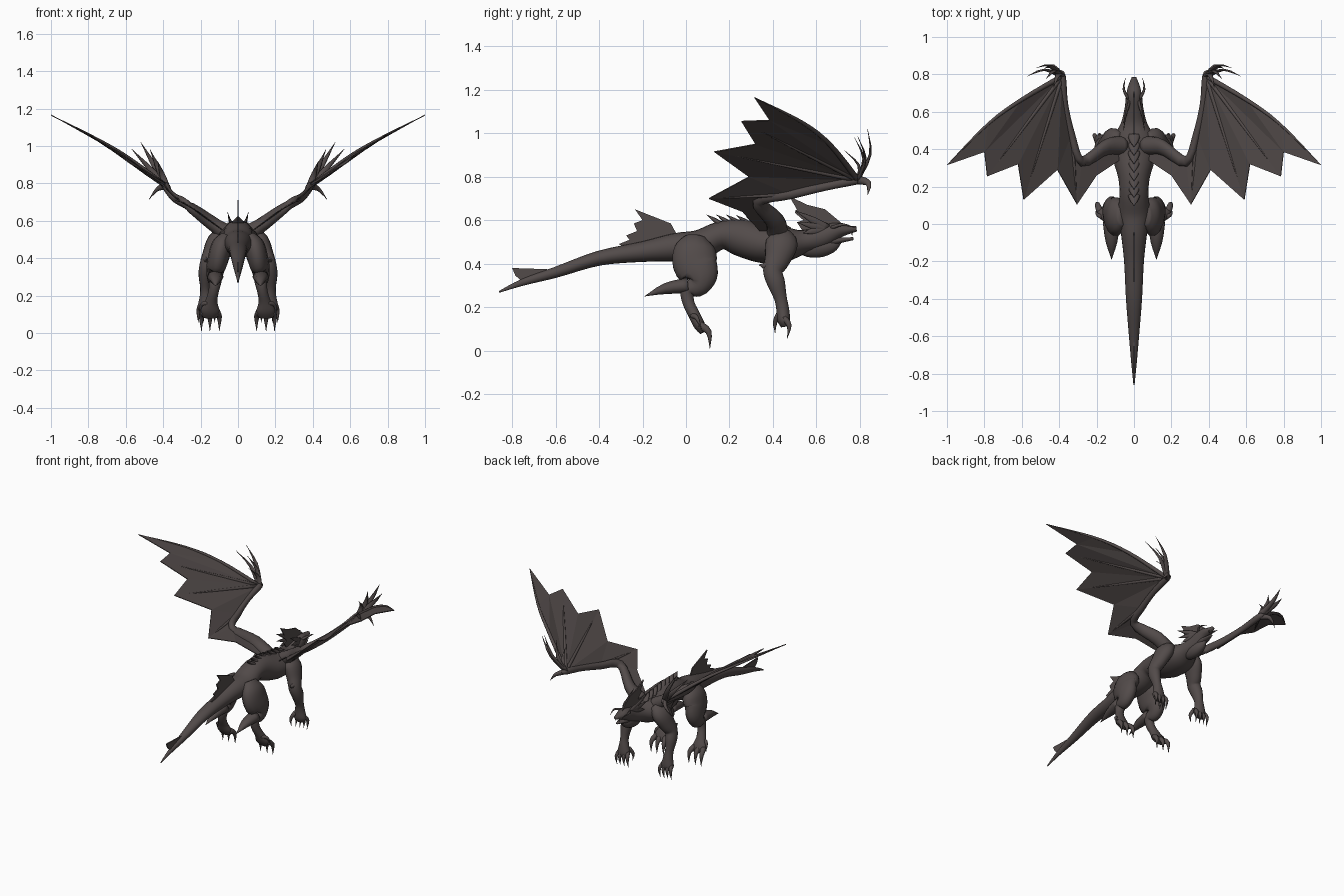
import bpy, bmesh, math
from mathutils import Vector

cube = bpy.data.objects.get("Cube")
if cube:
    bpy.data.objects.remove(cube, do_unlink=True)

hide = bpy.data.materials.new("dark_brown_hide")
hide.use_nodes = True
hide.diffuse_color = (0.085, 0.07, 0.068, 1)
hide.node_tree.nodes["Principled BSDF"].inputs["Base Color"].default_value = hide.diffuse_color
hide.node_tree.nodes["Principled BSDF"].inputs["Roughness"].default_value = 0.8


def finish(name, bm, smooth):
    bmesh.ops.recalc_face_normals(bm, faces=bm.faces[:])
    for f in bm.faces:
        f.smooth = smooth
    mesh = bpy.data.meshes.new(name)
    bm.to_mesh(mesh)
    bm.free()
    mesh.materials.append(hide)
    ob = bpy.data.objects.new(name, mesh)
    bpy.context.collection.objects.link(ob)
    return ob


def spline(a, b, c, d, t):
    return 0.5 * (2*b + (c - a)*t + (2*a - 5*b + 4*c - d)*t*t + (3*b - a - 3*c + d)*t**3)


def limb(name, keys, side=1, sides=14, steps=4):
    """Smooth elliptical tube through keys (x, y, z, half width, half depth)."""
    rows = []
    last = len(keys) - 1
    for i in range(last):
        quad = [keys[max(0, min(last, i + k))] for k in (-1, 0, 1, 2)]
        rows += [[spline(*c, s / steps) for c in zip(*quad)] for s in range(steps)]
    rows.append(list(keys[-1]))
    pos = [Vector((side * r[0], r[1], r[2])) for r in rows]
    bm = bmesh.new()
    rings = []
    for i, r in enumerate(rows):
        tangent = (pos[min(i + 1, len(pos) - 1)] - pos[max(i - 1, 0)]).normalized()
        depth = tangent.cross(Vector((1, 0, 0))).normalized()
        width = depth.cross(tangent)
        ring = []
        for k in range(sides):
            a = math.tau * k / sides
            ring.append(bm.verts.new(pos[i] + width * math.cos(a) * max(r[3], .001)
                                     + depth * math.sin(a) * max(r[4], .001)))
        rings.append(ring)
    for lo, hi in zip(rings, rings[1:]):
        for k in range(sides):
            j = (k + 1) % sides
            bm.faces.new((lo[k], lo[j], hi[j], hi[k]))
    bm.faces.new(rings[0])
    bm.faces.new(rings[-1])
    return finish(name, bm, True)


def spike(name, base, mid, tip, w, d, side=1):
    return limb(name, [(*base, w, d), (*mid, w * .7, d * .7), (*tip, 0, 0)], side, 8, 3)


def fin(name, outline, thick=.008):
    """Upright thin plate on the centre line from (y, z) points."""
    bm = bmesh.new()
    face = bm.faces.new([bm.verts.new((-thick / 2, y, z)) for y, z in outline])
    out = bmesh.ops.extrude_face_region(bm, geom=[face])["geom"]
    bmesh.ops.translate(bm, vec=(thick, 0, 0),
                        verts=[v for v in out if isinstance(v, bmesh.types.BMVert)])
    return finish(name, bm, False)


# Tail, trunk, neck and upper head in one loft: y, z, half width, half height
spine = [(-.86, .27, .003, .004), (-.75, .315, .014, .016), (-.6, .36, .027, .025),
         (-.4, .425, .043, .034), (-.2, .455, .053, .047), (-.05, .475, .07, .065),
         (.06, .485, .085, .07), (.16, .53, .077, .065), (.25, .52, .085, .085),
         (.36, .49, .115, .088), (.46, .49, .11, .08), (.54, .5, .07, .055),
         (.62, .52, .05, .052), (.69, .55, .042, .04), (.74, .555, .03, .022),
         (.785, .56, .012, .012)]
limb("body", [(0, *p) for p in spine], 1, 20)
limb("lower_jaw", [(0, .64, .50, .03, .03), (0, .71, .508, .026, .014), (0, .77, .515, .008, .007)])
limb("throat", [(0, .51, .50, .01, .02), (0, .55, .48, .035, .045), (0, .61, .475, .04, .048),
                (0, .67, .485, .03, .035), (0, .71, .505, .008, .01)])

# Fins on crest, hips and tail end
fin("head_crest", [(.73, .575), (.70, .60), (.64, .65), (.56, .67), (.475, .71), (.51, .65),
                   (.50, .635), (.54, .60), (.51, .59), (.55, .53), (.66, .55)])
fin("hip_sail", [(-.04, .53), (-.07, .585), (-.235, .65), (-.2, .60), (-.24, .585),
                 (-.225, .55), (-.275, .53), (-.26, .51), (-.31, .49), (-.25, .46), (-.08, .5)])
fin("tail_fin", [(-.58, .37), (-.65, .375), (-.8, .38), (-.785, .345), (-.755, .32),
                 (-.86, .27), (-.7, .32), (-.6, .35)])

# Overlapping plates along the back
for i in range(8):
    y = .13 + i * .045
    top = .60 - max(0, y - .25) * .13
    spike(f"back_plate_{i}", (0, y + .03, top - .02), (0, y, top + .002),
          (0, y - .035, top + .025), .035, .014)

# Wing landmarks
wrist, fore, elbow = (.385, .79, .785), (.335, .48, .72), (.28, .335, .69)
lead_a, lead_b = (.6, .665, .945), (.78, .535, 1.05)
tips = [(1, .315, 1.165), (.785, .255, 1.055), (.59, .13, .915), (.305, .105, .70)]
notches = [(.8, .385, 1.06), (.62, .32, .95), (.41, .29, .80)]
inner, root, shoulder = (.2, .26, .64), (.08, .34, .55), (.1, .46, .56)

for side, label in ((1, "left"), (-1, "right")):
    # Wing membrane
    bm = bmesh.new()
    cache = {}

    def vert(p):
        if p not in cache:
            cache[p] = bm.verts.new((side * p[0], p[1], p[2]))
        return cache[p]
    for tri in [(wrist, lead_a, notches[0]), (lead_a, lead_b, notches[0]),
                (lead_b, tips[0], notches[0]), (wrist, notches[0], tips[1]),
                (wrist, tips[1], notches[1]), (wrist, notches[1], tips[2]),
                (wrist, tips[2], notches[2]), (wrist, notches[2], fore),
                (fore, notches[2], tips[3]), (fore, tips[3], elbow),
                (elbow, tips[3], inner), (elbow, inner, root), (elbow, root, shoulder)]:
        bm.faces.new([vert(p) for p in tri])
    wing = finish(f"{label}_wing_membrane", bm, False)
    mod = wing.modifiers.new("thickness", "SOLIDIFY")
    mod.thickness, mod.offset = .005, 0

    # Wing arm and finger bones
    limb(f"{label}_wing_arm", [(.06, .42, .53, .05, .05), (.15, .41, .595, .035, .045),
                               (*elbow, .024, .03), (*fore, .02, .024),
                               (.37, .64, .755, .018, .02), (*wrist, .02, .02),
                               (.40, .82, .785, .004, .004)], side)
    limb(f"{label}_wing_finger_0", [(*wrist, .014, .014), (*lead_a, .011, .011),
                                    (*lead_b, .008, .008), (*tips[0], .001, .001)], side, 8)
    for i, start in ((1, wrist), (2, wrist), (3, fore)):
        mid = [(a + b) / 2 for a, b in zip(start, tips[i])]
        spike(f"{label}_wing_finger_{i}", start, mid, tips[i], .012, .012, side)

    # Curved blades and thumb at the wing wrist
    for i, tip in enumerate([(.52, .835, 1.02), (.57, .79, .985), (.47, .775, .98), (.43, .73, .92)]):
        mid = ((wrist[0] + tip[0]) / 2, (wrist[1] + tip[1]) / 2 + .035, (wrist[2] + tip[2]) / 2)
        spike(f"{label}_wrist_blade_{i}", wrist, mid, tip, .02, .009, side)
    spike(f"{label}_wing_thumb", wrist, (.43, .84, .77), (.475, .835, .715), .016, .02, side)

    # Hind leg
    limb(f"{label}_hind_leg", [(.06, .045, .52, .03, .05), (.085, .04, .47, .055, .095),
                               (.105, .042, .4, .056, .105), (.12, .065, .345, .05, .085),
                               (.125, .055, .3, .042, .055), (.122, .01, .275, .034, .036),
                               (.13, .01, .225, .028, .028), (.142, .035, .17, .032, .027),
                               (.148, .06, .12, .05, .027), (.15, .08, .085, .04, .018)], side)
    spike(f"{label}_hock_spur", (.122, .01, .30), (.12, -.095, .285), (.12, -.19, .25), .045, .036, side)
    for i, x in enumerate((.1, .15, .195)):
        spike(f"{label}_hind_toe_{i}", (.15 + (x - .15) * .7, .065, .115),
              (x, .105, .085), (x, .11, .01), .02, .02, side)
    spike(f"{label}_hind_dew_claw", (.16, .03, .16), (.195, .05, .15), (.205, .07, .10), .014, .014, side)

    # Front leg
    limb(f"{label}_front_leg", [(.07, .44, .53, .04, .05), (.115, .44, .49, .05, .075),
                                (.145, .42, .42, .045, .06), (.165, .40, .365, .04, .046),
                                (.175, .415, .31, .036, .042), (.175, .435, .24, .027, .03),
                                (.172, .445, .19, .034, .03), (.17, .45, .14, .045, .03),
                                (.17, .455, .11, .03, .018)], side)
    spike(f"{label}_elbow_spur", (.165, .40, .40), (.17, .365, .39), (.17, .335, .395), .02, .025, side)
    for i, x in enumerate((.125, .155, .185, .212)):
        spike(f"{label}_front_claw_{i}", (.17 + (x - .17) * .7, .45, .15),
              (x, .475, .115), (x, .465, .055), .015, .016, side)
    spike(f"{label}_front_thumb", (.145, .43, .17), (.125, .41, .13), (.13, .41, .08), .015, .015, side)

    # Head horns, cheek frills and fangs
    spike(f"{label}_horn", (.03, .67, .565), (.055, .72, .58), (.046, .78, .565), .009, .009, side)
    for i, (y, z) in enumerate(((.50, .645), (.51, .59), (.54, .54))):
        spike(f"{label}_frill_{i}", (.025, .65, .56), (.045, .58, (z + .56) / 2),
              (.055, y, z), .008, .022, side)
    spike(f"{label}_fang", (.014, .76, .555), (.014, .763, .542), (.014, .764, .528), .005, .005, side)
